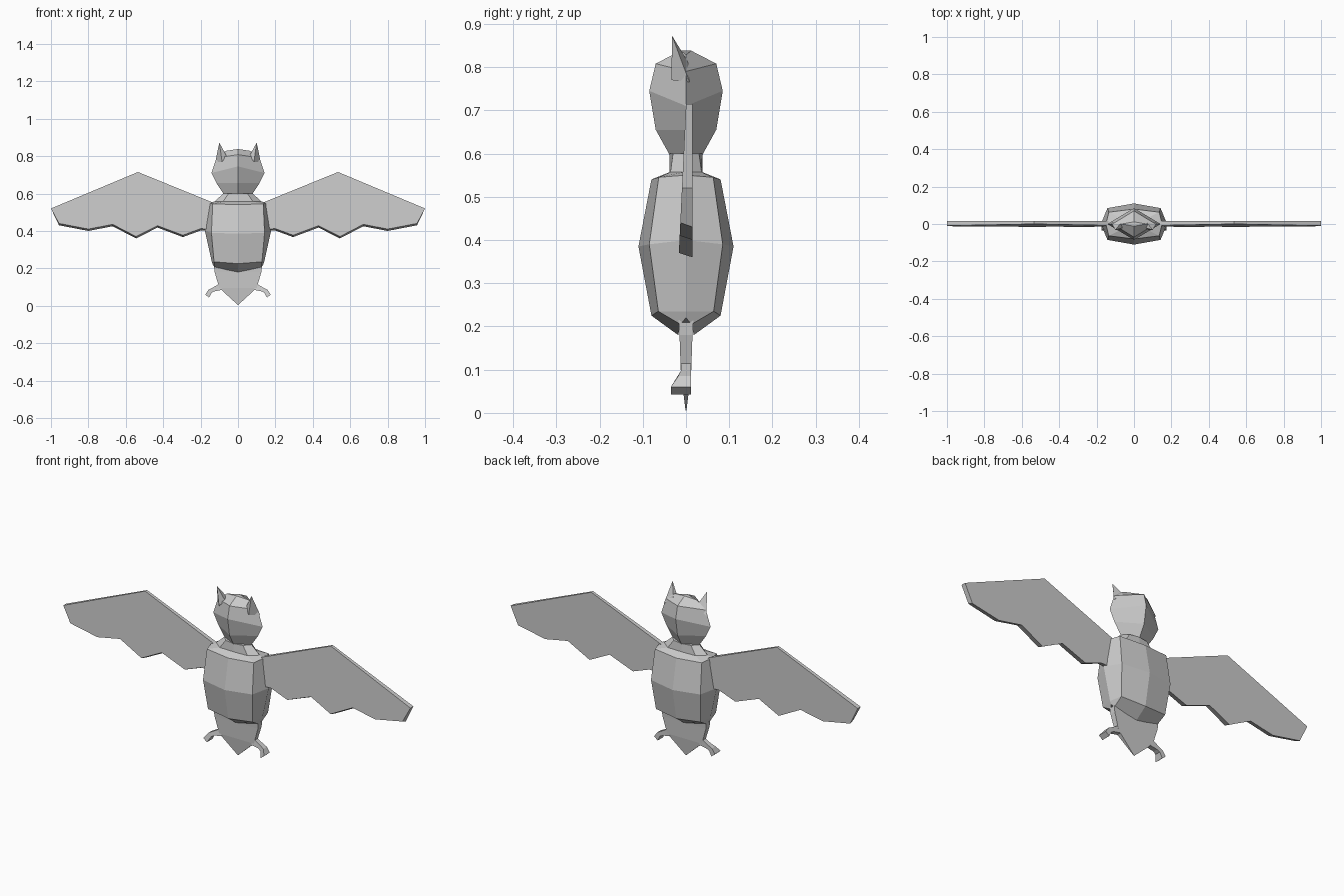
import bpy

if "Cube" in bpy.data.objects:
    bpy.data.objects.remove(bpy.data.objects["Cube"])


def make(name, verts, faces):
    me = bpy.data.meshes.new(name)
    me.from_pydata(verts, [], faces)
    import bmesh
    bm = bmesh.new()
    bm.from_mesh(me)
    bmesh.ops.recalc_face_normals(bm, faces=bm.faces)
    bm.to_mesh(me)
    bm.free()
    ob = bpy.data.objects.new(name, me)
    bpy.context.collection.objects.link(ob)
    return ob


def loft(name, rings):
    n = len(rings[0])
    verts = [p for r in rings for p in r]
    faces = [tuple(range(n)), tuple(range(len(verts) - n, len(verts)))]
    for k in range(len(rings) - 1):
        a, b = k * n, (k + 1) * n
        for i in range(n):
            j = (i + 1) % n
            faces.append((a + i, a + j, b + j, b + i))
    return make(name, verts, faces)


def ring(front, side, corner=None):
    """Symmetric ring: front (y, z), side (x, z), optional corner (x, y, z)."""
    (fy, fz), (sx, sz) = front, side
    pts = []
    for s, t in ((1, -1), (1, 1), (-1, 1), (-1, -1)):
        main = (0, t * fy, fz) if s * t < 0 else (s * sx, 0, sz)
        pts.append(main)
        if corner:
            cx, cy, cz = corner
            pts.append((s * cx, t * cy, cz))
    return pts


def mirrored(build):
    for s, label in ((1, "right"), (-1, "left")):
        build(s, label)


# Torso, with shoulders narrowing up into the neck
loft("body", [
    ring((.018, .18), (.135, .22), (.125, .013, .205)),
    ring((.08, .225), (.14, .235), (.128, .064, .235)),
    ring((.11, .385), (.177, .40), (.142, .085, .39)),
    ring((.08, .54), (.15, .55), (.135, .063, .545)),
    ring((.038, .557), (.125, .558), (.08, .036, .557)),
    ring((.038, .60), (.078, .60), (.05, .03, .60)),
])

# Faceted head
loft("head", [
    ring((.038, .597), (.078, .60)),
    ring((.07, .655), (.115, .655)),
    ring((.085, .745), (.142, .71)),
    ring((.07, .808), (.115, .79)),
    ring((.012, .838), (.065, .828)),
])

# Flat pointed tail
loft("tail", [
    [(sx * w, sy * t, z) for sx, sy in ((1, 1), (-1, 1), (-1, -1), (1, -1))]
    for w, t, z in ((.13, .018, .23), (.125, .015, .18), (.1, .012, .095), (.002, .001, .005))
])


# Wings: scalloped plates, thinner at the top, lower rim bevelled
UPPER = [(.13, .55), (.535, .715), (1, .52)]
LOWER = [(.957, .43), (.80, .40), (.67, .425), (.545, .36), (.43, .418), (.295, .367), (.2, .402), (.13, .40)]


def wing(s, label):
    back = [(s * x, .015, z) for x, z in UPPER + LOWER]
    front = [(s * x, z) for x, z in UPPER] + [(s * x, z + .01) for x, z in LOWER]
    front = [(x, -.017 + (z - .36) * .048, z) for x, z in front]
    loft("wing_" + label, [front, back])


# Ears: leaning pyramids
def ear(s, label):
    base = [(.085, -.034, .77), (.06, -.02, .80), (.065, .012, .80), (.122, .008, .765)]
    verts = [(s * x, y, z) for x, y, z in base + [(.1, -.032, .872)]]
    make("ear_" + label, verts, [(0, 1, 2, 3), (0, 1, 4), (1, 2, 4), (2, 3, 4), (3, 0, 4)])


# Feet: bent strips with the toe pushed forward
def foot(s, label):
    outer = [(.095, .12), (.135, .097), (.158, .085), (.175, .06)]
    inner = [(.155, .043), (.141, .07), (.125, .077), (.085, .085)]
    fy = [-.012, -.012, -.018, -.035, -.035, -.018, -.012, -.012]
    pts = outer + inner
    front = [(s * x, y, z) for (x, z), y in zip(pts, fy)]
    back = [(s * x, .012, z) for x, z in pts]
    loft("foot_" + label, [front, back])


for part in (wing, ear, foot):
    mirrored(part)
